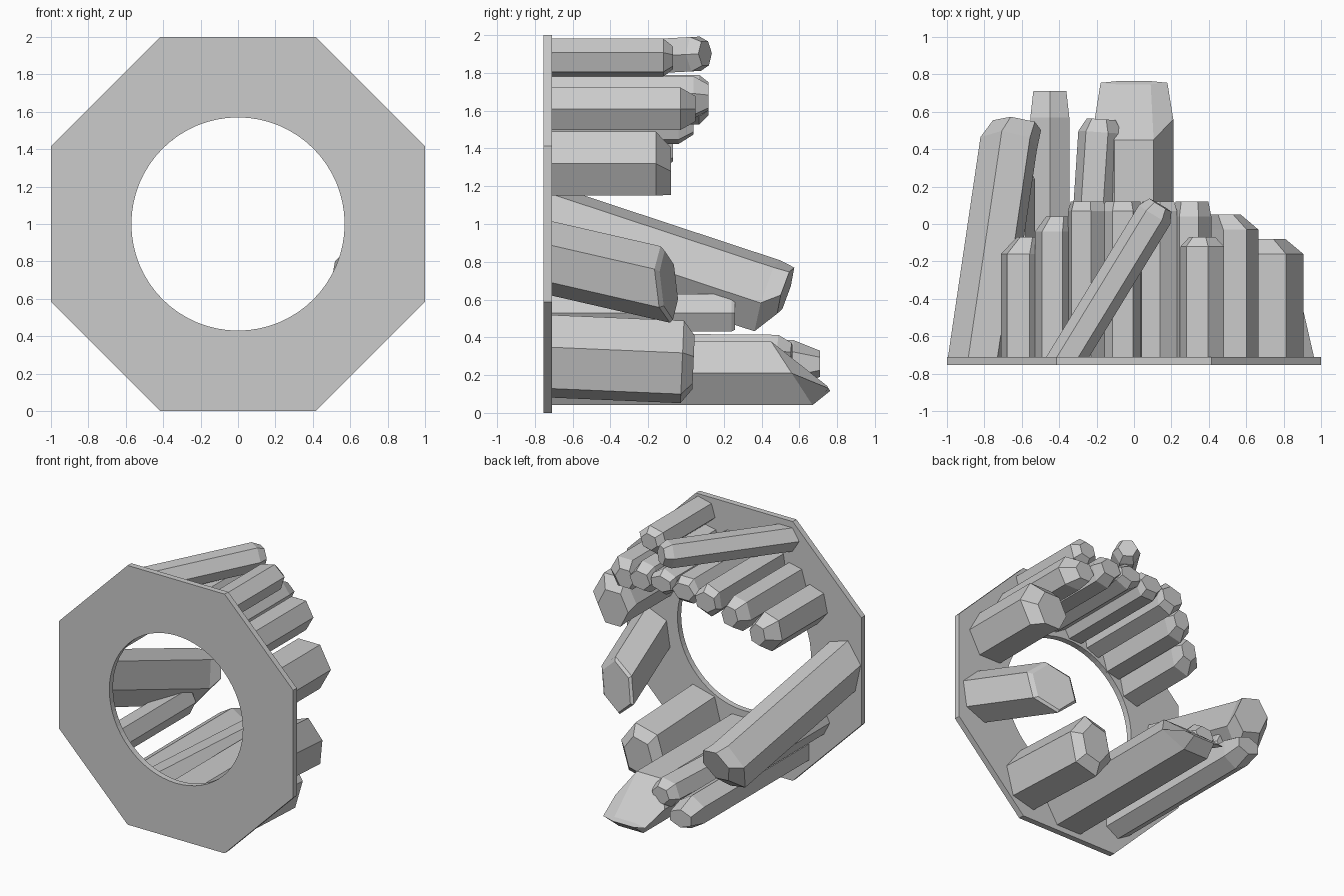
import bpy
import bmesh
from math import cos, sin, pi, radians
from mathutils import Vector

if "Cube" in bpy.data.objects:
    bpy.data.objects.remove(bpy.data.objects["Cube"])

FRONT, BACK = -0.755, -0.71

stone = bpy.data.materials.new("stone_grey")
stone.use_nodes = True
grey = (0.6, 0.6, 0.6, 1)
stone.diffuse_color = grey
stone.node_tree.nodes["Principled BSDF"].inputs["Base Color"].default_value = grey


def finish(bm, name):
    bmesh.ops.recalc_face_normals(bm, faces=bm.faces)
    mesh = bpy.data.meshes.new(name)
    bm.to_mesh(mesh)
    bm.free()
    mesh.materials.append(stone)
    obj = bpy.data.objects.new(name, mesh)
    bpy.context.collection.objects.link(obj)
    return obj


def bridge(bm, first, second):
    count = len(first)
    for i in range(count):
        j = (i + 1) % count
        bm.faces.new((first[i], first[j], second[j], second[i]))


def plate(name, hole, segments=64):
    """Octagonal plate with a round hole."""
    bm = bmesh.new()

    def ring(y, radius_at):
        verts = []
        for i in range(segments):
            a = 2 * pi * i / segments
            r = radius_at(a)
            verts.append(bm.verts.new((r * cos(a), y, 1 + r * sin(a))))
        return verts

    def octagon(a):
        return 1 / cos((a + pi / 8) % (pi / 4) - pi / 8)

    def circle(a):
        return hole

    rings = [ring(FRONT, octagon), ring(FRONT, circle),
             ring(BACK, circle), ring(BACK, octagon)]
    for i in range(len(rings)):
        bridge(bm, rings[i], rings[(i + 1) % len(rings)])
    # merge the flat rim pieces into eight clean edges
    bmesh.ops.recalc_face_normals(bm, faces=bm.faces)
    bmesh.ops.dissolve_limit(bm, angle_limit=radians(1), verts=bm.verts, edges=bm.edges)
    return finish(bm, name)


def crystal(name, base, end, size, turn=0, tip=0.07, taper=(0.6, 0.6),
            shift=(0, 0), slant=(0, 0)):
    """Six-sided column from the plate to a cut end (slant tilts it) with a faceted tip."""
    bm = bmesh.new()
    start = Vector((base[0], BACK - 0.01, base[1]))
    end = Vector(end)
    axis = (end - start).normalized()
    tilt = Vector((slant[0], 0, slant[1])) - axis
    foot, shoulder, point = [], [], []
    for i in range(6):
        a = radians(60 * i + turn)
        off = Vector((size[0] * cos(a), 0, size[1] * sin(a)))
        small = Vector((off.x * taper[0] + shift[0], 0, off.z * taper[1] + shift[1]))
        foot.append(bm.verts.new(start + off))
        # slide along the axis until level with the end plane
        shoulder.append(bm.verts.new(end + off + axis * off.dot(tilt)))
        point.append(bm.verts.new(end + small + axis * (small.dot(tilt) + tip)))
    bridge(bm, foot, shoulder)
    bridge(bm, shoulder, point)
    bm.faces.new(foot)
    bm.faces.new(point)
    return finish(bm, name)


plate("octagon_plate", hole=0.57)

# Upper arc, from the right side over to the left
crystal("upper_right_outer_crystal", base=(-.59, 1.41), end=(-.59, -.16, 1.41),
        size=(.125, .15), turn=15, tip=.09, taper=(.55, .55), shift=(.03, 0))
crystal("upper_right_inner_crystal", base=(-.42, 1.55), end=(-.42, -.04, 1.55),
        size=(.11, .135), turn=10, tip=.08, taper=(.65, .6), shift=(.02, 0))
crystal("top_right_crystal", base=(-.25, 1.65), end=(-.25, .07, 1.65),
        size=(.11, .125), turn=20, tip=.05, taper=(.85, .6))
crystal("top_middle_right_crystal", base=(-.06, 1.68), end=(-.06, .07, 1.68),
        size=(.11, .11), turn=0, tip=.05, taper=(.85, .6))
crystal("top_middle_left_crystal", base=(.13, 1.69), end=(.13, .07, 1.69),
        size=(.11, .1), turn=25, tip=.05, taper=(.85, .6))
crystal("top_left_crystal", base=(.31, 1.67), end=(.31, .04, 1.67),
        size=(.105, .12), turn=10, tip=.08, taper=(.85, .6))
crystal("upper_left_inner_crystal", base=(.54, 1.61), end=(.54, -.03, 1.61),
        size=(.125, .13), turn=0, tip=.08, taper=(.65, .6), shift=(-.05, 0))
crystal("upper_left_outer_crystal", base=(.72, 1.32), end=(.72, -.16, 1.32),
        size=(.185, .195), turn=0, tip=.08, taper=(.7, .75), shift=(-.04, -.04))

# Crystals lying over the arc
crystal("top_leaning_crystal", base=(-.36, 1.86), end=(.11, .05, 1.9),
        size=(.115, .105), turn=0, tip=.06, taper=(.7, .7))
crystal("top_short_crystal", base=(.365, 1.88), end=(.365, -.12, 1.88),
        size=(.12, .105), turn=15, tip=.05)

# Side crystals leaning down and inward
crystal("right_long_crystal", base=(-.84, 1.0), end=(-.67, .43, .62),
        size=(.16, .22), turn=-13, tip=.09, taper=(.85, .65), shift=(.03, .06))
crystal("right_low_crystal", base=(-.63, .53), end=(-.63, .24, .53),
        size=(.1, .115), turn=0, tip=.02, taper=(.9, .9))
crystal("left_side_crystal", base=(.8, .82), end=(.66, -.11, .68),
        size=(.175, .2), turn=20, tip=.02, taper=(.85, .9), slant=(-.55, -.3))

# Lower crystals
crystal("lower_left_crystal", base=(.38, .3), end=(.38, -.02, .27),
        size=(.19, .23), turn=12, tip=.06, taper=(.65, .65))
crystal("bottom_long_crystal", base=(0, .21), end=(0, .56, .21),
        size=(.21, .195), turn=0, tip=.143, taper=(.85, .08), shift=(0, -.08),
        slant=(0, -.65))
crystal("lower_right_long_crystal", base=(-.45, .26), end=(-.45, .57, .26),
        size=(.12, .125), turn=30, tip=.14, taper=(.85, .55))
crystal("lower_right_thin_crystal", base=(-.26, .32), end=(-.18, .49, .31),
        size=(.12, .11), turn=10, tip=.07, taper=(.65, .6))
